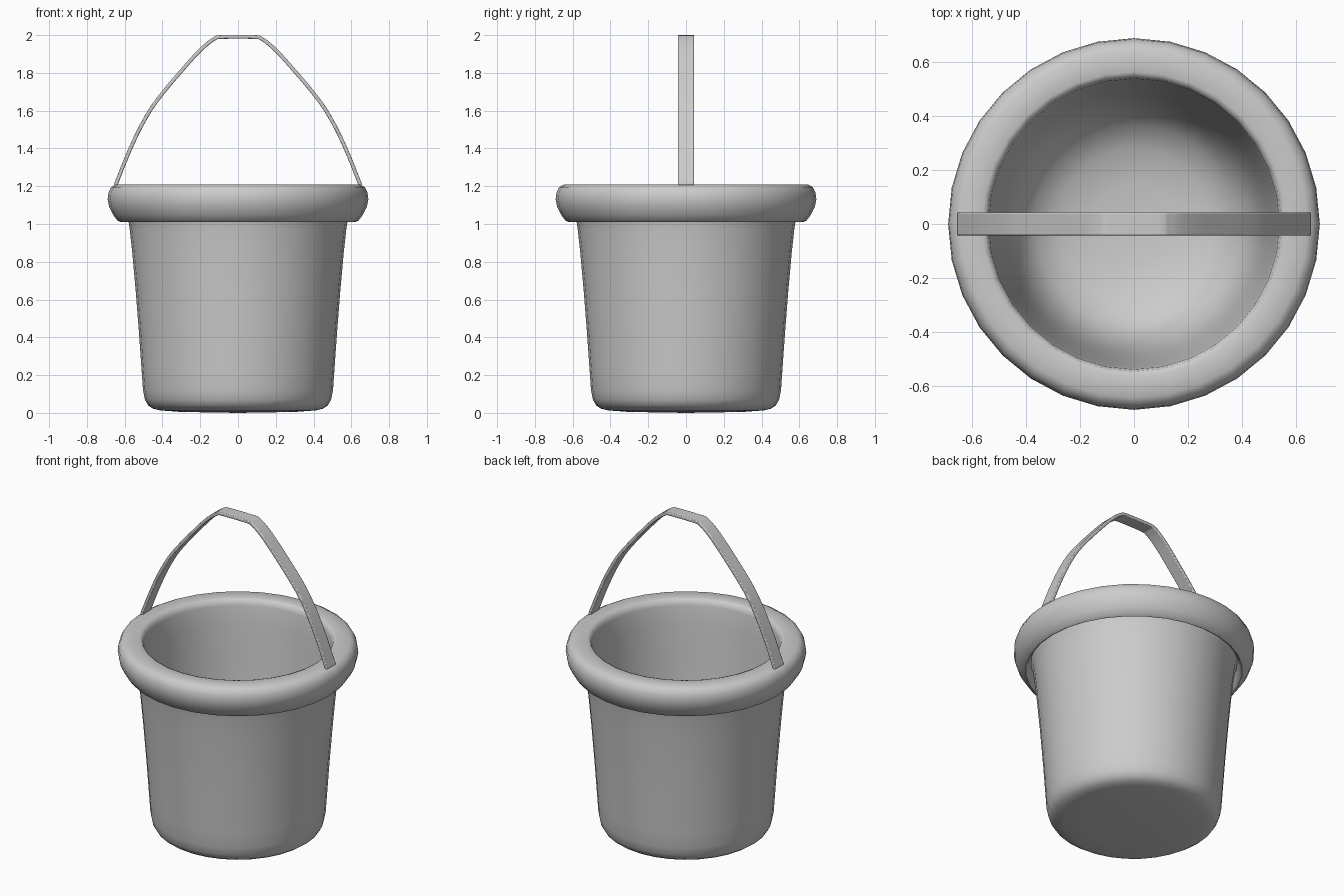
import bpy, bmesh, math
from mathutils import Vector

if "Cube" in bpy.data.objects:
    bpy.data.objects.remove(bpy.data.objects["Cube"])


def finish(bm, name, angle):
    bmesh.ops.recalc_face_normals(bm, faces=bm.faces)
    mesh = bpy.data.meshes.new(name)
    bm.to_mesh(mesh)
    bm.free()
    ob = bpy.data.objects.new(name, mesh)
    bpy.context.collection.objects.link(ob)
    bpy.ops.object.select_all(action='DESELECT')
    ob.select_set(True)
    bpy.context.view_layer.objects.active = ob
    bpy.ops.object.shade_smooth_by_angle(angle=math.radians(angle))
    return ob


def lathe(name, profile, segments=32):
    """Spin a closed (r, z) profile that starts and ends on the axis."""
    bm = bmesh.new()
    verts = [bm.verts.new((r, 0, z)) for r, z in profile]
    edges = [bm.edges.new(p) for p in zip(verts, verts[1:])]
    bmesh.ops.spin(bm, geom=verts + edges, cent=(0, 0, 0), axis=(0, 0, 1),
                   angle=math.tau, steps=segments, use_merge=True)
    bmesh.ops.remove_doubles(bm, verts=bm.verts, dist=1e-4)
    return finish(bm, name, 60)


def smooth_path(pts, sub):
    """Catmull-Rom interpolation through the points."""
    p = [2 * pts[0] - pts[1]] + pts + [2 * pts[-1] - pts[-2]]
    out = []
    for a, b, c, d in zip(p, p[1:], p[2:], p[3:]):
        for i in range(sub):
            t = i / sub
            out.append(0.5 * (2 * b + (c - a) * t + (2 * a - 5 * b + 4 * c - d) * t * t
                              + (3 * b - a - 3 * c + d) * t ** 3))
    return out + [pts[-1]]


# Bucket: outer base and wall, curled lip, flat rim, rounded inside
outer = [(0, 0), (0.30, 0.005), (0.41, 0.013), (0.45, 0.022), (0.476, 0.04),
         (0.493, 0.07), (0.503, 0.12), (0.510, 0.22), (0.524, 0.42),
         (0.542, 0.65), (0.560, 0.85), (0.572, 0.96), (0.582, 1.03), (0.592, 1.06)]
lip = [(0.604, 1.04), (0.610, 1.018), (0.622, 1.01), (0.638, 1.018), (0.662, 1.05),
       (0.682, 1.09), (0.690, 1.13), (0.686, 1.165), (0.672, 1.195), (0.645, 1.21)]
inner = [(0.565, 1.21), (0.548, 1.203), (0.54, 1.17), (0.53, 1.05), (0.515, 0.85),
         (0.50, 0.65), (0.482, 0.45), (0.46, 0.31), (0.425, 0.20), (0.37, 0.12),
         (0.28, 0.07), (0.15, 0.045), (0, 0.04)]
lathe("bucket", outer + lip + inner)

# Handle: flat band swept along an arch, mirrored about x = 0
half = [(0.648, 1.205), (0.595, 1.34), (0.53, 1.485), (0.46, 1.61), (0.385, 1.71),
        (0.30, 1.81), (0.22, 1.90), (0.165, 1.952), (0.125, 1.98), (0.09, 1.99)]
arch = [Vector(p) for p in half] + [Vector((-x, z)) for x, z in reversed(half)]
path = smooth_path(arch, 3)
width, thick = 0.043, 0.010
bm = bmesh.new()
rings = []
for i, p in enumerate(path):
    t = (path[min(i + 1, len(path) - 1)] - path[max(i - 1, 0)]).normalized()
    n = Vector((t.y, -t.x)) * thick
    rings.append([bm.verts.new((p.x + s * n.x, y, p.y + s * n.y))
                  for s, y in ((1, -width), (1, width), (-1, width), (-1, -width))])
for a, b in zip(rings, rings[1:]):
    for k in range(4):
        bm.faces.new((a[k], a[(k + 1) % 4], b[(k + 1) % 4], b[k]))
bm.faces.new(rings[0])
bm.faces.new(rings[-1])
handle = finish(bm, "handle", 40)
bevel = handle.modifiers.new("soft_edges", 'BEVEL')
bevel.width = 0.005
bevel.segments = 2
bevel.limit_method = 'ANGLE'
bevel.angle_limit = math.radians(40)
